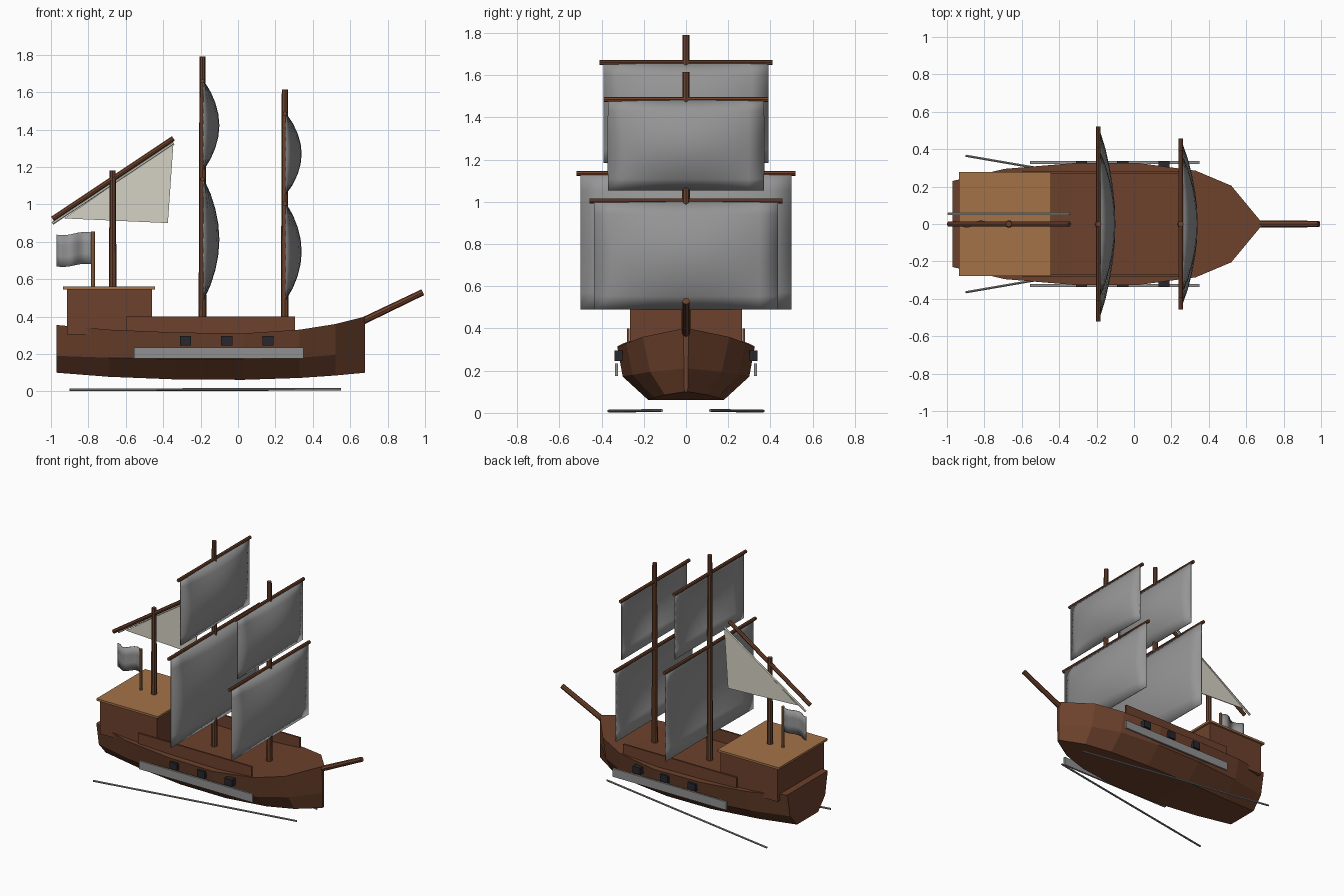
import bpy, bmesh, math
from mathutils import Vector

cube = bpy.data.objects.get("Cube")
if cube:
    bpy.data.objects.remove(cube, do_unlink=True)


def material(name, rgb):
    m = bpy.data.materials.new(name)
    m.use_nodes = True
    m.diffuse_color = (*rgb, 1)
    m.node_tree.nodes["Principled BSDF"].inputs["Base Color"].default_value = (*rgb, 1)
    return m


wood = material("brown wood", (0.15, 0.053, 0.025))
spar_wood = material("reddish spar wood", (0.16, 0.053, 0.024))
tan = material("tan wood", (0.37, 0.17, 0.065))
canvas = material("grey canvas", (0.3, 0.3, 0.3))
cream = material("cream canvas", (0.66, 0.64, 0.55))
grey = material("grey trim", (0.28, 0.28, 0.28))
dark = material("dark gunport", (0.02, 0.02, 0.026))


def finish(name, bm, mat, smooth=False):
    bmesh.ops.recalc_face_normals(bm, faces=bm.faces)
    mesh = bpy.data.meshes.new(name)
    bm.to_mesh(mesh)
    bm.free()
    mesh.materials.append(mat)
    obj = bpy.data.objects.new(name, mesh)
    bpy.context.collection.objects.link(obj)
    if smooth:
        bpy.ops.object.select_all(action="DESELECT")
        obj.select_set(True)
        bpy.context.view_layer.objects.active = obj
        bpy.ops.object.shade_smooth_by_angle(angle=math.radians(40))
    return obj


def box(name, low, high, mat):
    low, high = Vector(low), Vector(high)
    bm = bmesh.new()
    bmesh.ops.create_cube(bm, size=1)
    bmesh.ops.scale(bm, vec=high - low, verts=bm.verts)
    bmesh.ops.translate(bm, vec=(low + high) / 2, verts=bm.verts)
    return finish(name, bm, mat)


def rod(name, start, end, r1, r2, mat, sides=8):
    start, end = Vector(start), Vector(end)
    bm = bmesh.new()
    bmesh.ops.create_cone(bm, cap_ends=True, segments=sides, radius1=r1, radius2=r2,
                          depth=(end - start).length)
    bmesh.ops.rotate(bm, matrix=(end - start).to_track_quat("Z", "Y").to_matrix(), verts=bm.verts)
    bmesh.ops.translate(bm, vec=(start + end) / 2, verts=bm.verts)
    return finish(name, bm, mat)


def sheet(name, point, nu, nv, mat, thickness):
    """Grid surface from point(u, v), given a little thickness."""
    bm = bmesh.new()
    grid = [[bm.verts.new(point(i / nu, j / nv)) for j in range(nv + 1)] for i in range(nu + 1)]
    for i in range(nu):
        for j in range(nv):
            bm.faces.new((grid[i][j], grid[i + 1][j], grid[i + 1][j + 1], grid[i][j + 1]))
    obj = finish(name, bm, mat, True)
    mod = obj.modifiers.new("thickness", "SOLIDIFY")
    mod.thickness = thickness
    mod.offset = 0
    return obj


# Hull: x, half widths (keel, chine, rail), heights (keel, chine, rail)
stations = [
    (-0.97, 0.12, 0.20, 0.23, 0.10, 0.19, 0.355),
    (-0.69, 0.15, 0.26, 0.295, 0.078, 0.18, 0.33),
    (-0.33, 0.18, 0.30, 0.325, 0.064, 0.172, 0.315),
    (0.03, 0.18, 0.30, 0.325, 0.062, 0.172, 0.31),
    (0.33, 0.15, 0.255, 0.285, 0.072, 0.18, 0.33),
    (0.52, 0.10, 0.17, 0.205, 0.085, 0.195, 0.36),
    (0.68, 0.008, 0.01, 0.012, 0.10, 0.21, 0.40),
]
bm = bmesh.new()
rings = []
for x, w0, w1, w2, z0, z1, z2 in stations:
    half = [(w0, z0), (w1, z1), (w2, z2)]
    ring = half + [(-w, z) for w, z in reversed(half)]
    rings.append([bm.verts.new((x, y, z)) for y, z in ring])
for a, b in zip(rings, rings[1:]):
    for k in range(6):
        n = (k + 1) % 6
        bm.faces.new((a[k], a[n], b[n], b[k]))
bm.faces.new(rings[0])
bm.faces.new(rings[-1])
finish("hull", bm, wood)

# Stern cabin and its roof
box("stern_cabin", (-0.915, -0.265, 0.305), (-0.46, 0.265, 0.545), wood)
box("cabin_roof", (-0.935, -0.278, 0.545), (-0.445, 0.278, 0.56), tan)

# Bulwarks, side strakes, gunports and long low poles on both sides
for side, s in (("left", 1), ("right", -1)):
    def side_box(name, x0, x1, y0, y1, z0, z1, mat):
        ya, yb = sorted((s * y0, s * y1))
        box(side + "_" + name, (x0, ya, z0), (x1, yb, z1), mat)

    side_box("bulwark", -0.6, 0.305, 0.268, 0.28, 0.3, 0.4, wood)
    side_box("strake", -0.555, 0.35, 0.322, 0.336, 0.175, 0.235, grey)
    for i in range(3):
        x = -0.28 + i * 0.22
        side_box(f"gunport_{i + 1}", x - 0.03, x + 0.03, 0.3, 0.338, 0.245, 0.295, dark)
    rod(side + "_low_pole", (-0.9, s * 0.365, 0.009), (0.55, s * 0.115, 0.011),
        0.007, 0.007, grey, 6)

# Masts and bowsprit
for name, x, base, top in (("main_mast", -0.19, 0.29, 1.79), ("fore_mast", 0.25, 0.29, 1.615),
                           ("mizzen_mast", -0.67, 0.54, 1.18)):
    rod(name, (x, 0, base), (x, 0, top), 0.021, 0.016, wood)
rod("bowsprit", (0.665, 0, 0.375), (0.988, 0, 0.53), 0.019, 0.017, spar_wood)

# Square sails: mast x, yard half length, sail half width, yard height, foot height
square_sails = [
    ("main_lower", -0.19, 0.52, 0.50, 1.135, 0.49),
    ("main_upper", -0.19, 0.41, 0.39, 1.66, 1.185),
    ("fore_lower", 0.25, 0.457, 0.435, 1.005, 0.49),
    ("fore_upper", 0.25, 0.392, 0.37, 1.485, 1.055),
]
for name, x, yard, width, top, foot in square_sails:
    rod(name + "_yard", (x, -yard, top), (x, yard, top), 0.012, 0.012, spar_wood)

    def billow(u, v):
        belly = 0.083 * (math.sin(math.pi * u) * math.sin(math.pi * v)) ** 0.85 if 0 < u < 1 and 0 < v < 1 else 0
        return (x + 0.004 + belly, width * (2 * u - 1), foot + (top - foot) * v)

    sheet(name + "_sail", billow, 10, 8, canvas, 0.007)

# Gaff with its fore-and-aft sail
rod("gaff", (-0.992, 0, 0.922), (-0.345, 0, 1.353), 0.014, 0.014, spar_wood)
bm = bmesh.new()
outline = [(-0.93, 0.925), (-0.375, 0.9), (-0.345, 1.33)]
face = bm.faces.new([bm.verts.new((x, 0.052, z)) for x, z in outline])
extruded = bmesh.ops.extrude_face_region(bm, geom=[face])["geom"]
bmesh.ops.translate(bm, vec=(0, 0.006, 0),
                    verts=[g for g in extruded if isinstance(g, bmesh.types.BMVert)])
finish("gaff_sail", bm, cream)
rod("gaff_sail_batten", (-0.993, 0.055, 0.898), (-0.345, 0.055, 1.328), 0.008, 0.008, cream, 6)

# Flagpole and waving flag
rod("flagpole", (-0.775, 0, 0.555), (-0.775, 0, 0.855), 0.01, 0.01, tan)


def wave(u, v):
    return (-0.78 - 0.19 * u, 0.018 * math.sin(u * math.tau * 1.25),
            0.68 + 0.17 * v - 0.012 * u + 0.005 * math.sin(u * math.tau))


sheet("flag", wave, 10, 3, canvas, 0.005)
